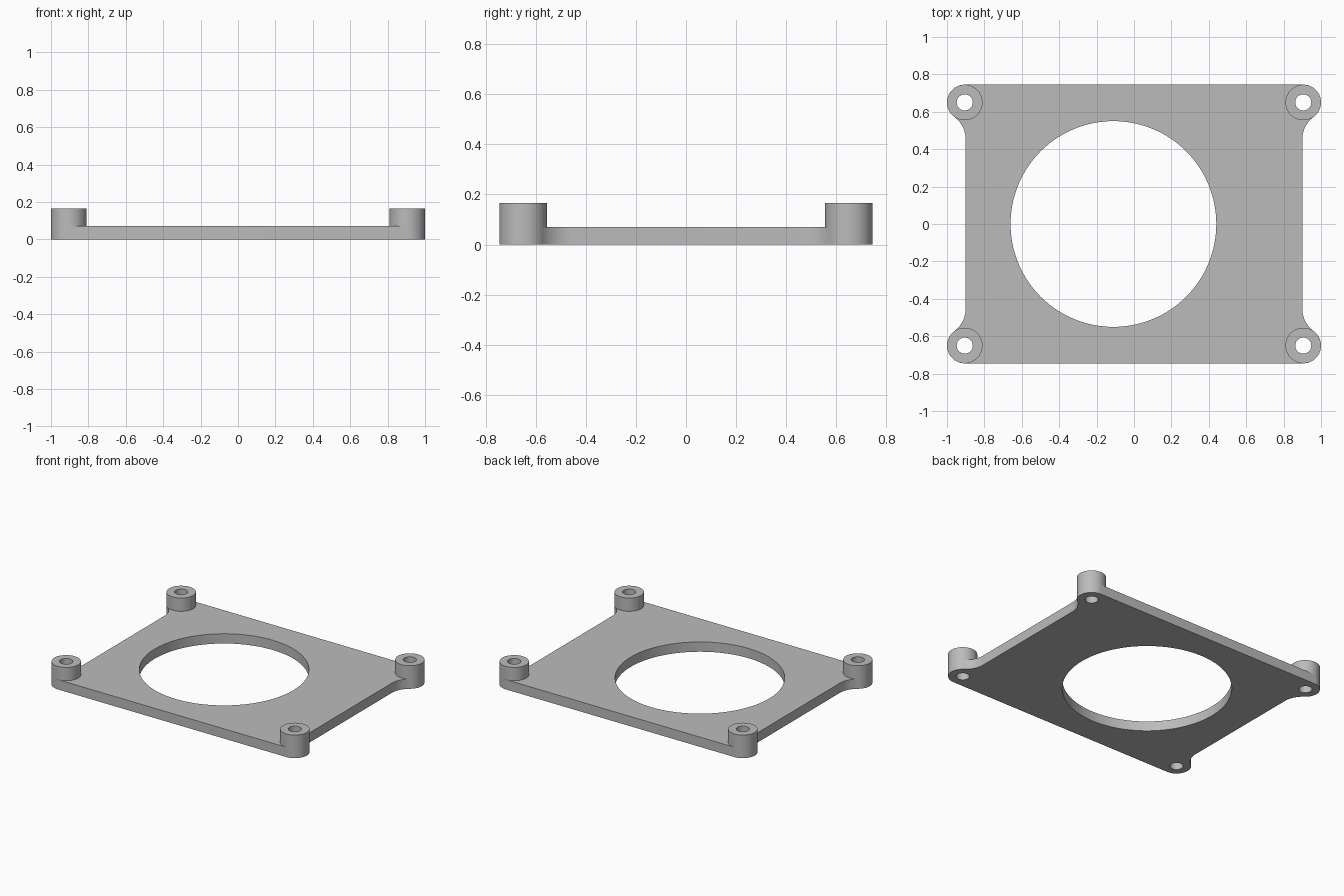
import bpy, bmesh
from math import sin, cos, pi, atan2, sqrt

cube = bpy.data.objects.get("Cube")
if cube:
    bpy.data.objects.remove(cube, do_unlink=True)

# Main dimensions
EDGE_X = 0.90                     # straight side of the plate
BOSS_X, BOSS_Y = 0.905, 0.65      # corner boss centre
BOSS_R, SCREW_R = 0.095, 0.043
FILLET_R = 0.15
PLATE_Z, BOSS_Z = 0.07, 0.165

grey = bpy.data.materials.new("grey metal")
grey.use_nodes = True
colour = (0.5, 0.5, 0.5, 1)
grey.diffuse_color = colour
grey.node_tree.nodes["Principled BSDF"].inputs["Base Color"].default_value = colour


def arc(cx, cy, r, a0, a1, n):
    steps = [a0 + (a1 - a0) * i / n for i in range(n + 1)]
    return [(cx + r * cos(a), cy + r * sin(a)) for a in steps]


def circle(cx, cy, r, n):
    return arc(cx, cy, r, 0, 2 * pi, n)[:-1]


bm = bmesh.new()


def wall(points, z0, z1, closed=False):
    pairs = list(zip(points, points[1:]))
    if closed:
        pairs.append((points[-1], points[0]))
    for p, q in pairs:
        bm.faces.new([bm.verts.new((*c, z)) for c, z in
                      ((p, z0), (q, z0), (q, z1), (p, z1))])


def cap(loops, z):
    edges = []
    for loop in loops:
        vs = [bm.verts.new((*p, z)) for p in loop]
        edges += [bm.edges.new((vs[i - 1], vs[i])) for i in range(len(vs))]
    bmesh.ops.triangle_fill(bm, edges=edges, use_beauty=True, normal=(0, 0, 1))


# One corner: fillet from the side, then around the boss both ways
fx = EDGE_X + FILLET_R
fy = BOSS_Y - sqrt((FILLET_R + BOSS_R) ** 2 - (fx - BOSS_X) ** 2)
tangent = atan2(fy - BOSS_Y, fx - BOSS_X)
fillet = arc(fx, fy, FILLET_R, pi, pi + tangent, 20)
outer = arc(BOSS_X, BOSS_Y, BOSS_R, tangent, pi / 2, 28)
inner = arc(BOSS_X, BOSS_Y, BOSS_R, tangent, -3 * pi / 2, 44)

bottom_outline, top_outline, screw_holes = [], [], []
for sx, sy in ((1, 1), (-1, 1), (-1, -1), (1, -1)):
    def mirror(points):
        return [(x * sx, y * sy) for x, y in points]

    f, o, i = mirror(fillet), mirror(outer), mirror(inner)
    hole = mirror(circle(BOSS_X, BOSS_Y, SCREW_R, 40))
    order = 1 if sx == sy else -1
    bottom_outline += (f + o[1:])[::order]
    top_outline += (f + i[1:])[::order]
    screw_holes.append(hole)

    # Corner boss and its fillet
    wall(f, 0, PLATE_Z)
    wall(o, 0, PLATE_Z)
    wall(o, PLATE_Z, BOSS_Z)
    wall(i, PLATE_Z, BOSS_Z)
    wall(hole, 0, BOSS_Z, closed=True)
    cap([o + i[-2:0:-1], hole], BOSS_Z)

# Straight plate sides
for s in (1, -1):
    wall([(s * EDGE_X, -fy), (s * EDGE_X, fy)], 0, PLATE_Z)
    y = s * (BOSS_Y + BOSS_R)
    wall([(-BOSS_X, y), (BOSS_X, y)], 0, PLATE_Z)

# Large offset opening, underside and top of the plate
opening = circle(-0.11, 0, 0.55, 128)
wall(opening, 0, PLATE_Z, closed=True)
cap([bottom_outline, opening] + screw_holes, 0)
cap([top_outline, opening], PLATE_Z)

bmesh.ops.remove_doubles(bm, verts=bm.verts[:], dist=0.0002)
bmesh.ops.recalc_face_normals(bm, faces=bm.faces[:])
mesh = bpy.data.meshes.new("mounting_plate")
bm.to_mesh(mesh)
bm.free()
mesh.materials.append(grey)
plate = bpy.data.objects.new("mounting_plate", mesh)
bpy.context.collection.objects.link(plate)

bpy.ops.object.select_all(action='DESELECT')
plate.select_set(True)
bpy.context.view_layer.objects.active = plate
bpy.ops.object.shade_smooth_by_angle(angle=pi / 6)
